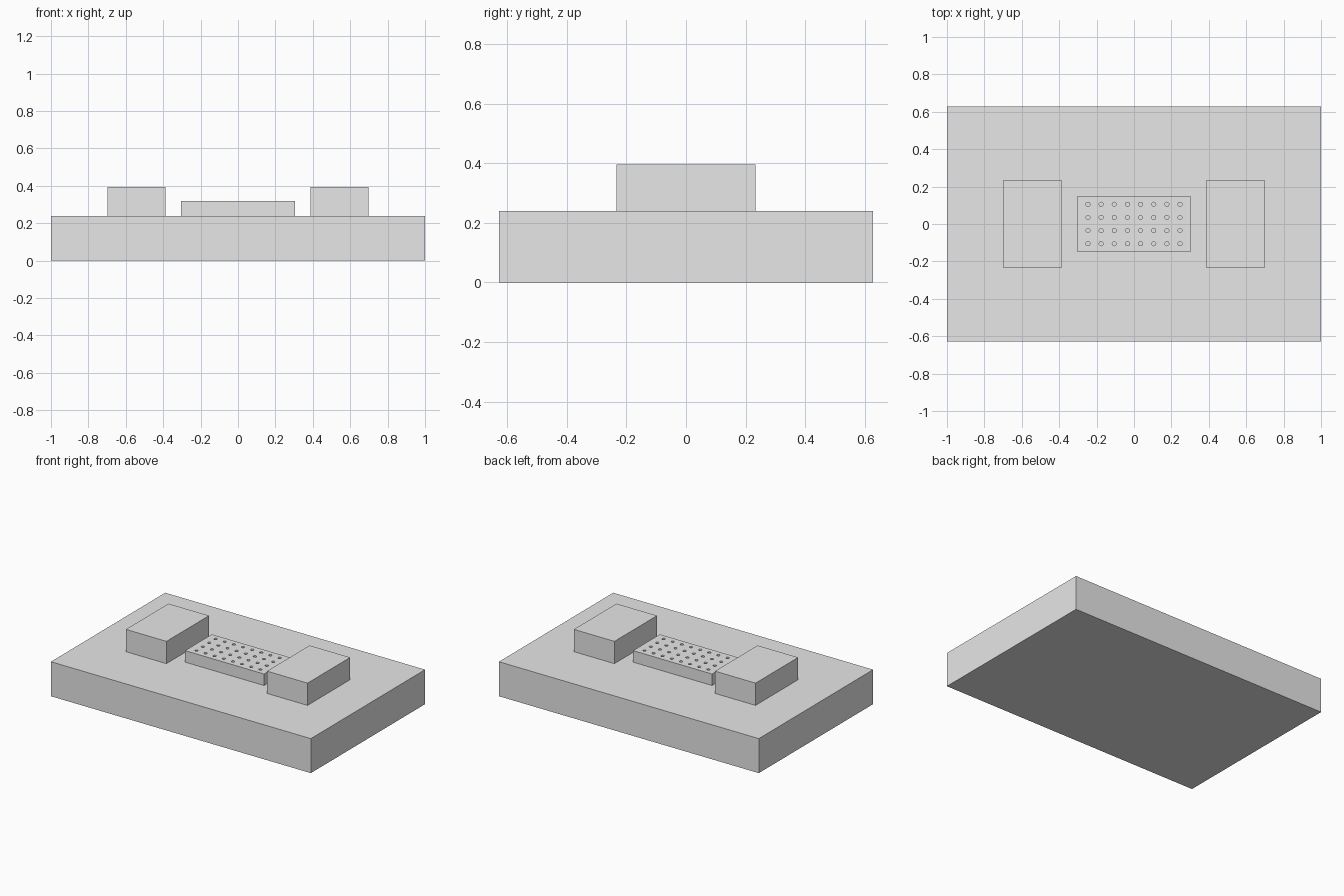
import bpy
import bmesh
from mathutils import Matrix, Vector

if "Cube" in bpy.data.objects:
    bpy.data.objects.remove(bpy.data.objects["Cube"], do_unlink=True)

# One plain grey for every part
GREY = (0.8, 0.8, 0.8, 1.0)
grey = bpy.data.materials.new("light grey")
grey.use_nodes = True
grey.diffuse_color = GREY
grey.node_tree.nodes["Principled BSDF"].inputs["Base Color"].default_value = GREY

BASE_TOP = 0.24
PLATE_TOP = 0.32
BLOCK_TOP = 0.395


def add_object(name, bm):
    mesh = bpy.data.meshes.new(name)
    bm.to_mesh(mesh)
    bm.free()
    mesh.materials.append(grey)
    obj = bpy.data.objects.new(name, mesh)
    bpy.context.collection.objects.link(obj)
    return obj


def add_box(name, x, width, depth, bottom, top):
    bm = bmesh.new()
    place = Matrix.Translation((x, 0, (bottom + top) / 2))
    size = Matrix.Diagonal((width, depth, top - bottom, 1))
    bmesh.ops.create_cube(bm, size=1, matrix=place @ size)
    return add_object(name, bm)


# Base slab and the two raised side blocks
add_box("base_slab", 0, 2.0, 1.256, 0, BASE_TOP)
for side, sign in (("left", 1), ("right", -1)):
    add_box(side + "_block", sign * 0.543, 0.312, 0.468, BASE_TOP, BLOCK_TOP)

# Central plate
plate = add_box("well_plate", 0, 0.608, 0.296, BASE_TOP, PLATE_TOP)

# Grid of round wells sunk into the plate
COLUMNS, ROWS, PITCH = 8, 4, 0.0703
RADIUS, WELL_DEPTH = 0.011, 0.07
bm = bmesh.new()
for column in range(COLUMNS):
    for row in range(ROWS):
        spot = Vector(((column - (COLUMNS - 1) / 2) * PITCH,
                       (row - (ROWS - 1) / 2) * PITCH, PLATE_TOP))
        bmesh.ops.create_cone(bm, cap_ends=True, segments=16, radius1=RADIUS,
                              radius2=RADIUS, depth=2 * WELL_DEPTH,
                              matrix=Matrix.Translation(spot))
cutter = add_object("well_cutter", bm)
cutter.hide_render = True

wells = plate.modifiers.new("wells", 'BOOLEAN')
wells.operation = 'DIFFERENCE'
wells.solver = 'EXACT'
wells.object = cutter

# Apply the cut and discard the cutter
bpy.context.view_layer.objects.active = plate
bpy.ops.object.modifier_apply(modifier=wells.name)
bpy.data.objects.remove(cutter, do_unlink=True)
